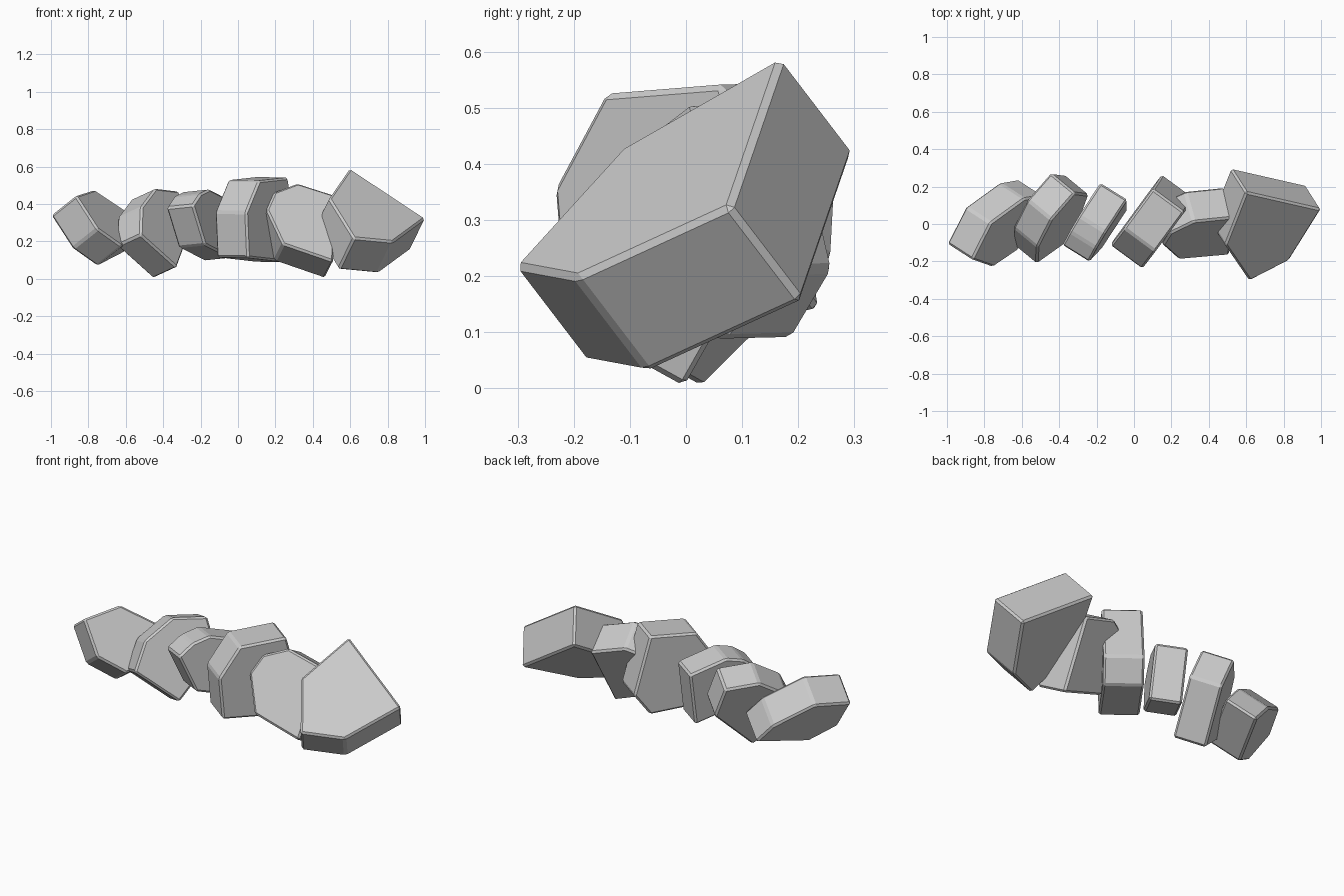
import bpy, bmesh
from mathutils import Vector

if "Cube" in bpy.data.objects:
    bpy.data.objects.remove(bpy.data.objects["Cube"])


def stone(name, anchor, depth, outline):
    """Faceted slab: a flat polygon through anchor, square to depth, extruded along depth.
    The outline is given as front-view (x, z) points; y follows from the plane."""
    a, d = Vector(anchor), Vector(depth)
    bm = bmesh.new()
    near = []
    for x, z in outline:
        y = a.y - (d.x * (x - a.x) + d.z * (z - a.z)) / d.y
        near.append(bm.verts.new((x, y, z)))
    far = [bm.verts.new(v.co + d) for v in near]
    bm.faces.new(near)
    bm.faces.new(far[::-1])
    n = len(near)
    for i in range(n):
        j = (i + 1) % n
        bm.faces.new((near[j], near[i], far[i], far[j]))
    bmesh.ops.recalc_face_normals(bm, faces=bm.faces)
    mesh = bpy.data.meshes.new(name)
    bm.to_mesh(mesh)
    bm.free()
    ob = bpy.data.objects.new(name, mesh)
    bpy.context.collection.objects.link(ob)
    # narrow chipped edge
    bev = ob.modifiers.new("chamfer", 'BEVEL')
    bev.width = 0.011
    bev.segments = 1
    bev.limit_method = 'ANGLE'
    bev.angle_limit = 0.25
    return ob


# row of stones, left to right
stone("stone_left_end", (-.865, -.192, .444), (-.135, .087, -.107),
      [(-.865, .445), (-.765, .478), (-.585, .357), (-.485, .245), (-.62, .175), (-.75, .267)])

stone("stone_second", (-.32, .16, .47), (-.13, .107, -.06),
      [(-.515, .385), (-.44, .485), (-.315, .47), (-.24, .29), (-.325, .06), (-.52, .235)])

stone("stone_third", (-.24, -.205, .39), (-.145, .09, -.015),
      [(-.24, .395), (-.20, .455), (-.15, .48), (-.035, .42), (-.035, .11), (-.175, .182)])

stone("stone_fourth", (.045, -.238, .355), (-.17, .125, .003),
      [(.045, .355), (.115, .525), (.27, .542), (.32, .21), (.265, .088), (.055, .112)])

stone("stone_fifth", (.32, .01, .51), (-.046, .165, -.091),
      [(.32, .512), (.53, .445), (.51, .092), (.24, .185), (.153, .37), (.195, .465)])

stone("stone_right_end", (.60, .17, .592), (-.083, .130, -.170),
      [(.60, .592), (1.003, .325), (.83, .198), (.62, .218), (.488, .43)])
